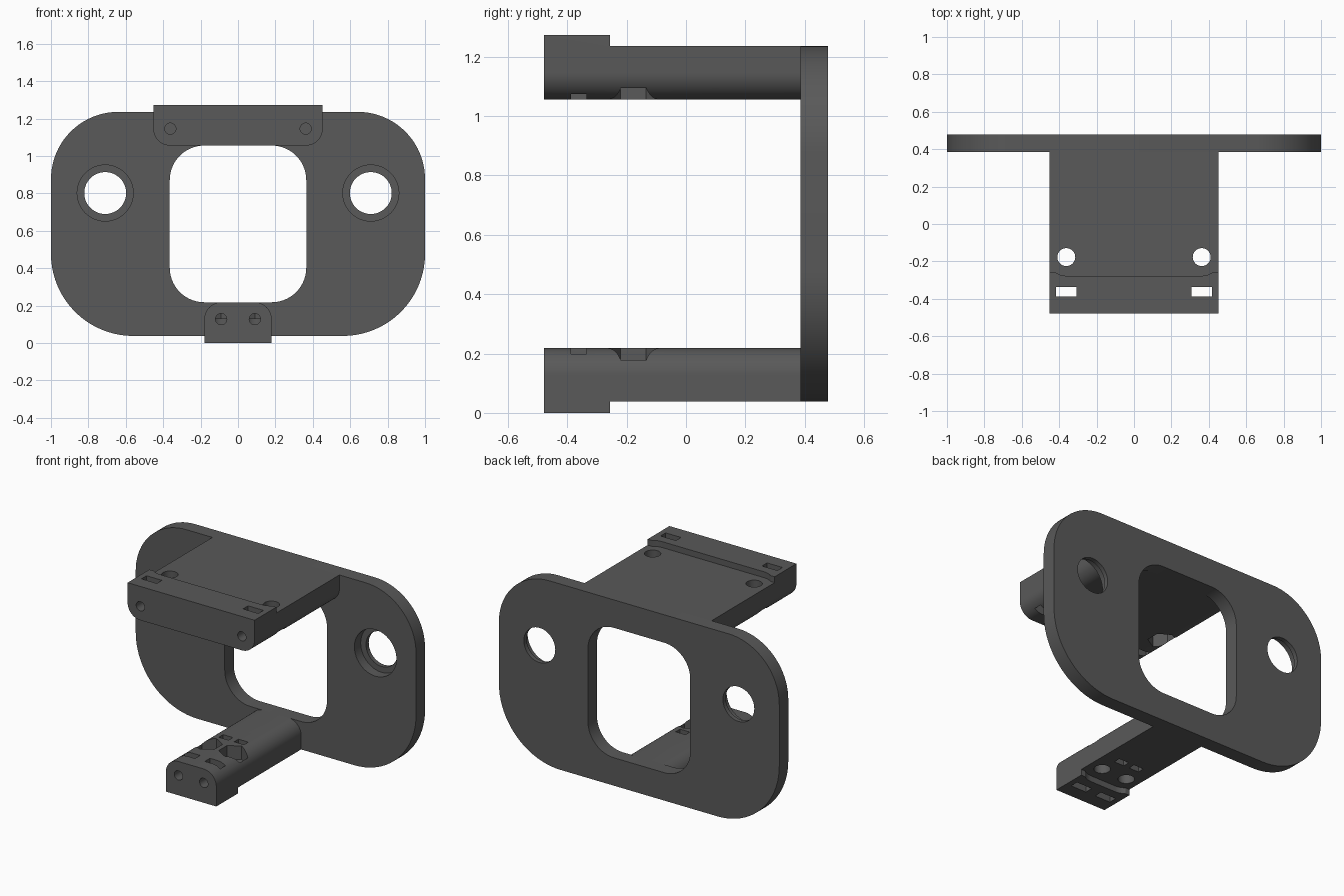
import bpy, bmesh
from math import sin, cos, pi

if "Cube" in bpy.data.objects:
    bpy.data.objects.remove(bpy.data.objects["Cube"])

T, LIP = 0.18, 0.218          # arm thickness, thickness at the lip
FRONT, PLATE, BACK = -0.478, 0.386, 0.478
SCREW_Y = -0.177

dark = bpy.data.materials.new("dark_grey")
dark.diffuse_color = (0.1, 0.1, 0.1, 1)
dark.use_nodes = True
dark.node_tree.nodes["Principled BSDF"].inputs["Base Color"].default_value = dark.diffuse_color


def circle(cx, cy, r, n=40):
    return [(cx + r * cos(2 * pi * i / n + pi / 2), cy + r * sin(2 * pi * i / n + pi / 2)) for i in range(n)]


def rounded(x0, x1, y0, y1, r=(0, 0, 0, 0), n=14):
    """Rectangle outline; r = radii for corners (+x+y, -x+y, -x-y, +x-y)."""
    pts = []
    data = [(x1, y1, 1, 1), (x0, y1, -1, 1), (x0, y0, -1, -1), (x1, y0, 1, -1)]
    for k, (cx, cy, sx, sy) in enumerate(data):
        if r[k] == 0:
            pts.append((cx, cy))
            continue
        for i in range(n + 1):
            a = pi / 2 * (k + i / n)
            pts.append((cx - sx * r[k] + r[k] * cos(a), cy - sy * r[k] + r[k] * sin(a)))
    return pts


def prism(name, pts, axis, a, b):
    """Extrude a closed outline along Y or Z from a to b."""
    bm = bmesh.new()
    rings = []
    for d in (a, b):
        rings.append([bm.verts.new((u, d, v) if axis == 'Y' else (u, v, d)) for u, v in pts])
    bm.faces.new(rings[0])
    bm.faces.new(rings[1])
    n = len(pts)
    for i in range(n):
        j = (i + 1) % n
        bm.faces.new((rings[0][i], rings[0][j], rings[1][j], rings[1][i]))
    bmesh.ops.recalc_face_normals(bm, faces=bm.faces)
    me = bpy.data.meshes.new(name)
    bm.to_mesh(me)
    bm.free()
    me.materials.append(dark)
    ob = bpy.data.objects.new(name, me)
    bpy.context.collection.objects.link(ob)
    return ob


def cut(ob, pts, axis, a, b):
    tool = prism("cutter", pts, axis, a, b)
    bpy.context.view_layer.objects.active = ob
    mod = ob.modifiers.new("cut", 'BOOLEAN')
    mod.operation, mod.solver, mod.object = 'DIFFERENCE', 'EXACT', tool
    bpy.ops.object.modifier_apply(modifier=mod.name)
    bpy.data.objects.remove(tool)


def smooth(ob):
    bpy.ops.object.select_all(action='DESELECT')
    ob.select_set(True)
    bpy.context.view_layer.objects.active = ob
    bpy.ops.object.shade_smooth_by_angle(angle=0.5)


# Mounting plate with window and two counterbored holes
plate = prism("mounting_plate", rounded(-1, 1, 0.038, 1.236, (0.36, 0.36, 0.44, 0.44), 20), 'Y', PLATE, BACK)
cut(plate, rounded(-0.365, 0.365, 0.218, 1.056, (0.185,) * 4), 'Y', 0.3, 0.6)
for s in (-1, 1):
    cut(plate, circle(s * 0.71, 0.802, 0.112, 48), 'Y', 0.3, 0.6)
    cut(plate, circle(s * 0.71, 0.802, 0.15, 48), 'Y', 0.3, 0.45)
smooth(plate)


def arm(name, half, hx, zi, s, hole_end):
    """Clamp arm: inner face at zi, growing outward in direction s."""
    r = 0.09
    if s > 0:
        outline = rounded(-half, half, zi, zi + LIP, (0, 0, r, r))
    else:
        outline = rounded(-half, half, zi - LIP, zi, (r, r, 0, 0))
    # Full-height body, then cut down behind the lip
    ob = prism(name, outline, 'Y', FRONT, PLATE)
    step, inner, far = zi + s * T, zi - s * 0.1, zi + s * 0.4
    cut(ob, rounded(-1, 1, -0.256, 0.6), 'Z', step, far)
    # Clearance for screw heads in the lip edge
    cut(ob, rounded(-hx - 0.1, hx + 0.1, SCREW_Y - 0.1, SCREW_Y + 0.1, (0.1,) * 4), 'Z', step, far)
    for m in (-1, 1):
        x = m * hx
        # Vertical screw hole with hexagonal nut pocket
        cut(ob, circle(x, SCREW_Y, 0.048), 'Z', inner, far)
        cut(ob, circle(x, SCREW_Y, 0.086, 6), 'Z', inner, zi + s * 0.088)
        # Slot for a nut, and the front screw hole
        cut(ob, rounded(x - 0.055, x + 0.055, -0.388, -0.336), 'Z', inner, far)
        cut(ob, circle(x, zi + s * 0.09, 0.03, 24), 'Y', -0.6, hole_end)
    return ob


top_arm = arm("top_arm", 0.453, 0.362, 1.056, 1, -0.29)
smooth(top_arm)

# Lower arm also has a pair of small tie slots
lower_arm = arm("lower_arm", 0.18, 0.09, 0.218, -1, SCREW_Y)
for m in (-1, 1):
    cut(lower_arm, rounded(m * 0.055 - 0.035, m * 0.055 + 0.035, -0.068, -0.024), 'Z', -0.1, 0.4)
smooth(lower_arm)
